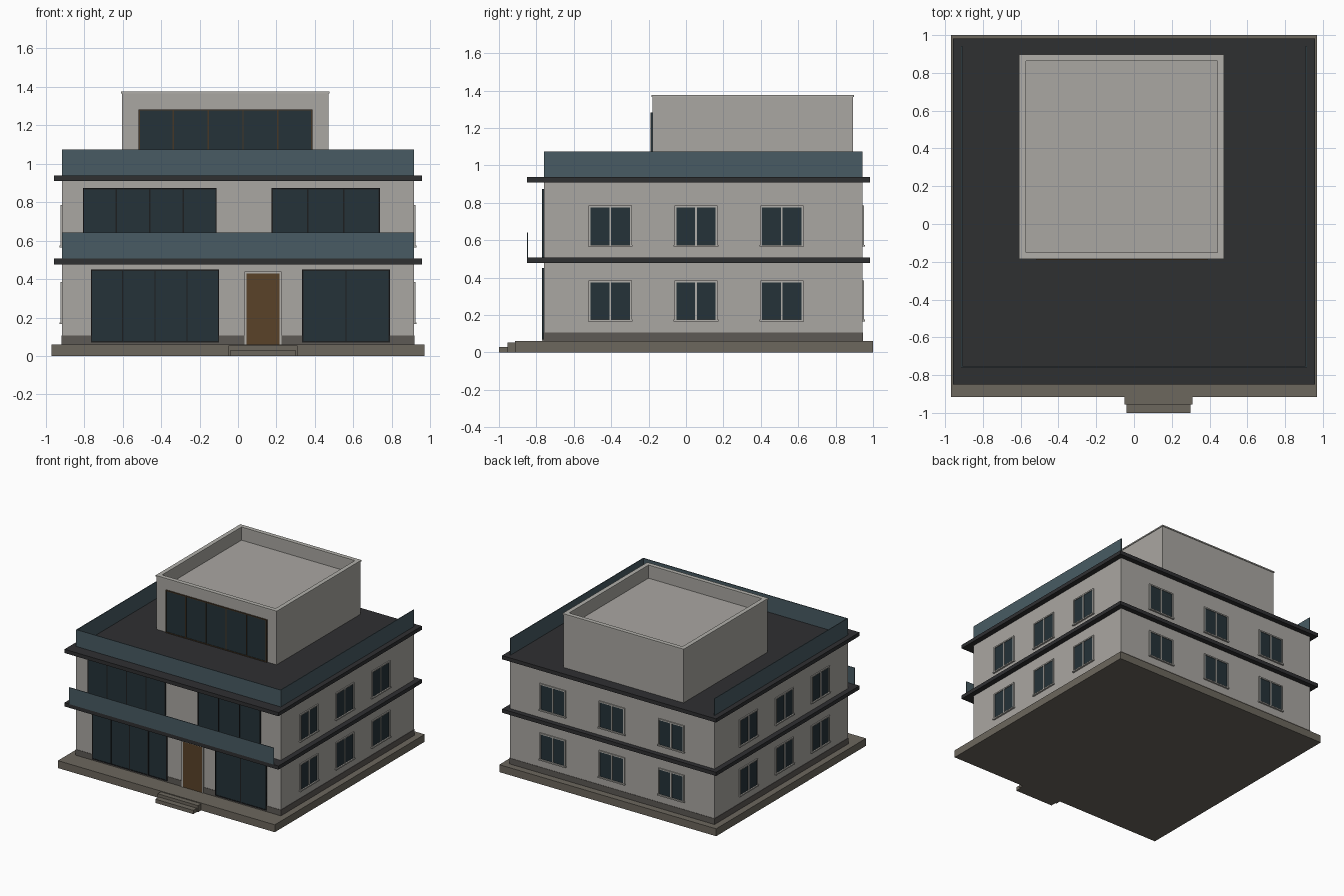
import bpy, bmesh

if "Cube" in bpy.data.objects:
    bpy.data.objects.remove(bpy.data.objects["Cube"])


def material(name, rgb):
    m = bpy.data.materials.new(name)
    m.diffuse_color = (*rgb, 1)
    m.use_nodes = True
    m.node_tree.nodes["Principled BSDF"].inputs["Base Color"].default_value = m.diffuse_color
    return m


WALL = material("wall_plaster", (0.40, 0.385, 0.36))
TRIM = material("light_trim", (0.44, 0.43, 0.40))
STONE = material("plinth_stone", (0.15, 0.135, 0.11))
BASE = material("skirting", (0.11, 0.10, 0.09))
SLAB = material("dark_slab", (0.028, 0.029, 0.031))
PANEL = material("blue_panel", (0.065, 0.105, 0.125))
GLASS = material("dark_glass", (0.018, 0.032, 0.04))
FRAME = material("dark_frame", (0.012, 0.013, 0.014))
WOOD = material("wood", (0.10, 0.055, 0.022))
BRONZE = material("bronze_frame", (0.06, 0.038, 0.02))


def boxes(name, mat, extents):
    """One object made of boxes, each (x0, x1, y0, y1, z0, z1)."""
    bm = bmesh.new()
    for x0, x1, y0, y1, z0, z1 in extents:
        for v in bmesh.ops.create_cube(bm, size=1)["verts"]:
            v.co = (x1 if v.co.x > 0 else x0,
                    y1 if v.co.y > 0 else y0,
                    z1 if v.co.z > 0 else z0)
    mesh = bpy.data.meshes.new(name)
    bm.to_mesh(mesh)
    bm.free()
    mesh.materials.append(mat)
    ob = bpy.data.objects.new(name, mesh)
    bpy.context.collection.objects.link(ob)
    return ob


def ring(x0, x1, y0, y1, z0, z1, t):
    """Four boxes round a horizontal rectangle, wall thickness t."""
    return [(x0, x1, y0, y0 + t, z0, z1), (x0, x1, y1 - t, y1, z0, z1),
            (x0, x0 + t, y0 + t, y1 - t, z0, z1), (x1 - t, x1, y0 + t, y1 - t, z0, z1)]


def front_frame(x0, x1, y0, y1, z0, z1, t, panes):
    """Border and mullions of a glazed front."""
    bars = [(x0, x1, y0, y1, z1 - t, z1), (x0, x1, y0, y1, z0, z0 + t),
            (x0, x0 + t, y0, y1, z0 + t, z1 - t), (x1 - t, x1, y0, y1, z0 + t, z1 - t)]
    for i in range(1, panes):
        c = x0 + (x1 - x0) * i / panes
        bars.append((c - t / 2, c + t / 2, y0, y1, z0 + t, z1 - t))
    return bars


def glazed_front(name, x0, x1, wall_y, z0, z1, panes, mat):
    boxes(name + "_glass", GLASS, [(x0, x1, wall_y - 0.006, wall_y + 0.01, z0, z1)])
    boxes(name + "_frame", mat,
          front_frame(x0, x1, wall_y - 0.01, wall_y + 0.01, z0, z1, 0.007, panes))


# Plinth and entrance steps
boxes("plinth", STONE, [(-0.97, 0.97, -0.915, 1.0, 0, 0.06)])
boxes("entrance_steps", STONE, [(-0.05, 0.31, -0.955, -0.915, 0, 0.054),
                                (-0.04, 0.30, -1.0, -0.955, 0, 0.03)])

# Main body, floor slabs and skirting
X, Y0, Y1 = 0.915, -0.76, 0.943
boxes("main_walls", WALL, [(-X, X, Y0, Y1, 0.06, 0.92)])
boxes("floor_slabs", SLAB, [(-0.957, 0.957, -0.85, 0.983, z, z + 0.03) for z in (0.477, 0.909)])
e = 0.003
boxes("skirting", BASE, [(-X - e, 0.034, Y0 - e, Y0 + 0.01, 0.06, 0.107),
                         (0.226, X + e, Y0 - e, Y0 + 0.01, 0.06, 0.107),
                         (-X - e, X + e, Y1 - 0.01, Y1 + e, 0.06, 0.107),
                         (-X - e, -X + 0.01, Y0, Y1, 0.06, 0.107),
                         (X - 0.01, X + e, Y0, Y1, 0.06, 0.107)])

# Balcony rail, and roof panels on three sides (open at the back)
boxes("balcony_rail", PANEL, [(-X, X, -0.85, -0.845, 0.507, 0.642)])
boxes("roof_panels", PANEL, [(-X, X, Y0, Y0 + 0.006, 0.939, 1.075),
                             (-X, -X + 0.006, Y0 + 0.006, Y1, 0.939, 1.075),
                             (X - 0.006, X, Y0 + 0.006, Y1, 0.939, 1.075)])

# Large front windows
for name, x0, x1, z0, z1, panes in [("ground_left", -0.766, -0.098, 0.07, 0.45, 4),
                                    ("ground_right", 0.333, 0.79, 0.07, 0.45, 2),
                                    ("upper_left", -0.807, -0.111, 0.507, 0.873, 4),
                                    ("upper_right", 0.175, 0.738, 0.507, 0.873, 3)]:
    glazed_front(name + "_window", x0, x1, Y0, z0, z1, panes, FRAME)

# Entrance door
boxes("front_door", WOOD, [(0.045, 0.215, Y0 - 0.005, Y0 + 0.01, 0.06, 0.43)])
boxes("door_frame", TRIM, [(0.034, 0.045, Y0 - 0.01, Y0 + 0.01, 0.06, 0.44),
                           (0.215, 0.226, Y0 - 0.01, Y0 + 0.01, 0.06, 0.44),
                           (0.045, 0.215, Y0 - 0.01, Y0 + 0.01, 0.43, 0.44)])


# Double windows on sides and back: local u runs along the wall, d points outwards
def wall_boxes(side, u, parts):
    result = []
    for u0, u1, d, z0, z1 in parts:
        if side == "back":
            result.append((u + u0, u + u1, Y1 - 0.01, Y1 + d, z0, z1))
        elif side == "right":
            result.append((X - 0.01, X + d, u + u0, u + u1, z0, z1))
        else:
            result.append((-X - d, -X + 0.01, u + u0, u + u1, z0, z1))
    return result


SPOTS = {"right": (-0.405, 0.053, 0.512), "left": (-0.405, 0.053, 0.512),
         "back": (-0.53, 0.0, 0.53)}
for side, spots in SPOTS.items():
    glass, trim = [], []
    for u in spots:
        for z in (0.175, 0.575):
            glass += wall_boxes(side, u, [(-0.105, 0.105, 0.003, z, z + 0.2)])
            trim += wall_boxes(side, u, [(-0.115, -0.105, 0.009, z, z + 0.21),
                                         (0.105, 0.115, 0.009, z, z + 0.21),
                                         (-0.105, 0.105, 0.009, z + 0.2, z + 0.21),
                                         (-0.005, 0.005, 0.008, z, z + 0.2),
                                         (-0.12, 0.12, 0.014, z - 0.01, z)])
    boxes(side + "_window_glass", GLASS, glass)
    boxes(side + "_window_trim", TRIM, trim)

# Penthouse with a recessed roof, rim and glazed front
PX0, PX1, PY0, PY1 = -0.603, 0.471, -0.18, 0.893
boxes("penthouse_walls", WALL, ring(PX0, PX1, PY0, PY1, 0.93, 1.366, 0.03))
boxes("penthouse_roof", WALL, [(PX0 + 0.03, PX1 - 0.03, PY0 + 0.03, PY1 - 0.03, 1.24, 1.27)])
boxes("penthouse_rim", TRIM, ring(PX0 - 0.005, PX1 + 0.005, PY0 - 0.005, PY1 + 0.005,
                                  1.366, 1.376, 0.035))
glazed_front("penthouse_window", -0.517, 0.388, PY0, 0.94, 1.283, 5, BRONZE)
